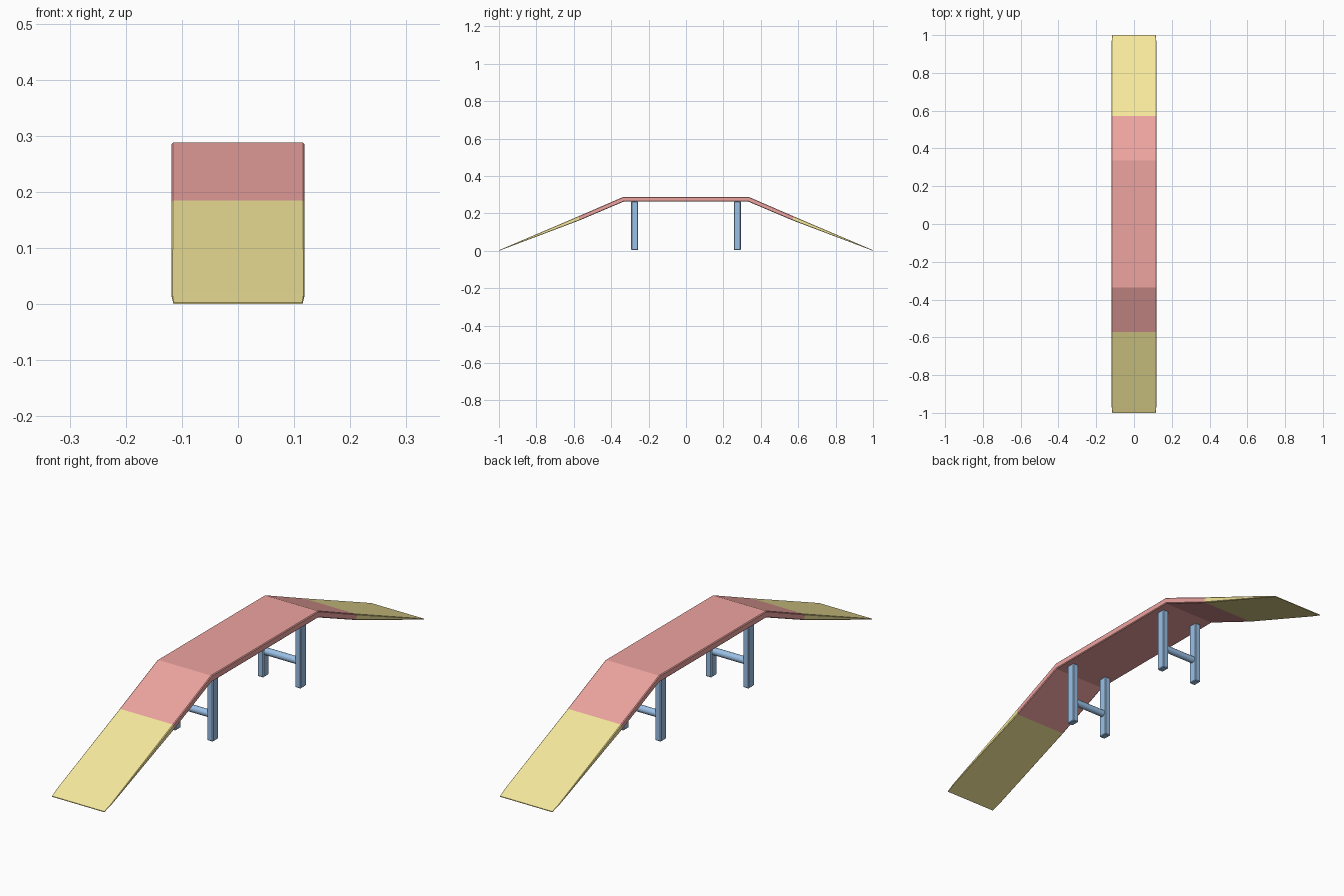
import bpy, bmesh, math

if "Cube" in bpy.data.objects:
    bpy.data.objects.remove(bpy.data.objects["Cube"])


def material(name, color):
    m = bpy.data.materials.new(name)
    m.diffuse_color = (*color, 1)
    m.use_nodes = True
    m.node_tree.nodes["Principled BSDF"].inputs["Base Color"].default_value = m.diffuse_color
    return m


RED = material("red_paint", (0.85, 0.37, 0.35))
YELLOW = material("yellow_paint", (0.92, 0.81, 0.33))
BLUE = material("blue_paint", (0.33, 0.53, 0.80))


def add_object(name, bm, mat):
    bmesh.ops.recalc_face_normals(bm, faces=bm.faces)
    me = bpy.data.meshes.new(name)
    bm.to_mesh(me)
    bm.free()
    ob = bpy.data.objects.new(name, me)
    bpy.context.collection.objects.link(ob)
    me.materials.append(mat)
    return ob


def panel(name, sections, mat):
    """Loft chamfered cross-sections given as (y, bottom z, top z, half width)."""
    bm = bmesh.new()
    rings = []
    for y, b, t, w in sections:
        c = min(0.003, (t - b) * 0.3)
        half = [(w - c, b), (w, b + c), (w, t - c), (w - c, t)]
        ring = half + [(-x, z) for x, z in reversed(half)]
        rings.append([bm.verts.new((x, y, z)) for x, z in ring])
    for r, s in zip(rings, rings[1:]):
        for i in range(8):
            j = (i + 1) % 8
            bm.faces.new((r[i], r[j], s[j], s[i]))
    bm.faces.new(rings[0])
    bm.faces.new(rings[-1])
    return add_object(name, bm, mat)


W = 0.1185

# Raised deck
panel("deck", [(-0.335, 0.262, 0.288, W), (0.335, 0.262, 0.288, W)], RED)

# Sloped ramps with tapered yellow contact zones
for label, s in (("front", -1), ("back", 1)):
    panel(label + "_ramp_upper",
          [(s * 0.335, 0.262, 0.288, W), (s * 0.573, 0.161, 0.185, W)], RED)
    panel(label + "_ramp_contact_zone",
          [(s * 0.573, 0.161, 0.185, W), (s * 0.965, 0.013, 0.018, W),
           (s * 1.0, 0.0, 0.003, 0.115)], YELLOW)

# Leg frames: two posts and a round crossbar at each end
for label, s in (("front", -1), ("back", 1)):
    for side, sx in (("left", -1), ("right", 1)):
        bm = bmesh.new()
        bmesh.ops.create_cube(bm, size=1)
        for v in bm.verts:
            v.co = (sx * 0.082 + v.co.x * 0.026, s * 0.275 + v.co.y * 0.036,
                    0.133 + v.co.z * 0.26)
        bmesh.ops.bevel(bm, geom=bm.edges[:], offset=0.003, segments=1,
                        affect='EDGES')
        add_object(f"{label}_{side}_leg", bm, BLUE)
    bpy.ops.mesh.primitive_cylinder_add(
        vertices=12, radius=0.014, depth=0.15,
        location=(0, s * 0.275, 0.102), rotation=(0, math.pi / 2, 0))
    bar = bpy.context.object
    bar.name = label + "_crossbar"
    bar.data.materials.append(BLUE)
    bpy.ops.object.shade_smooth_by_angle(angle=math.radians(40))
